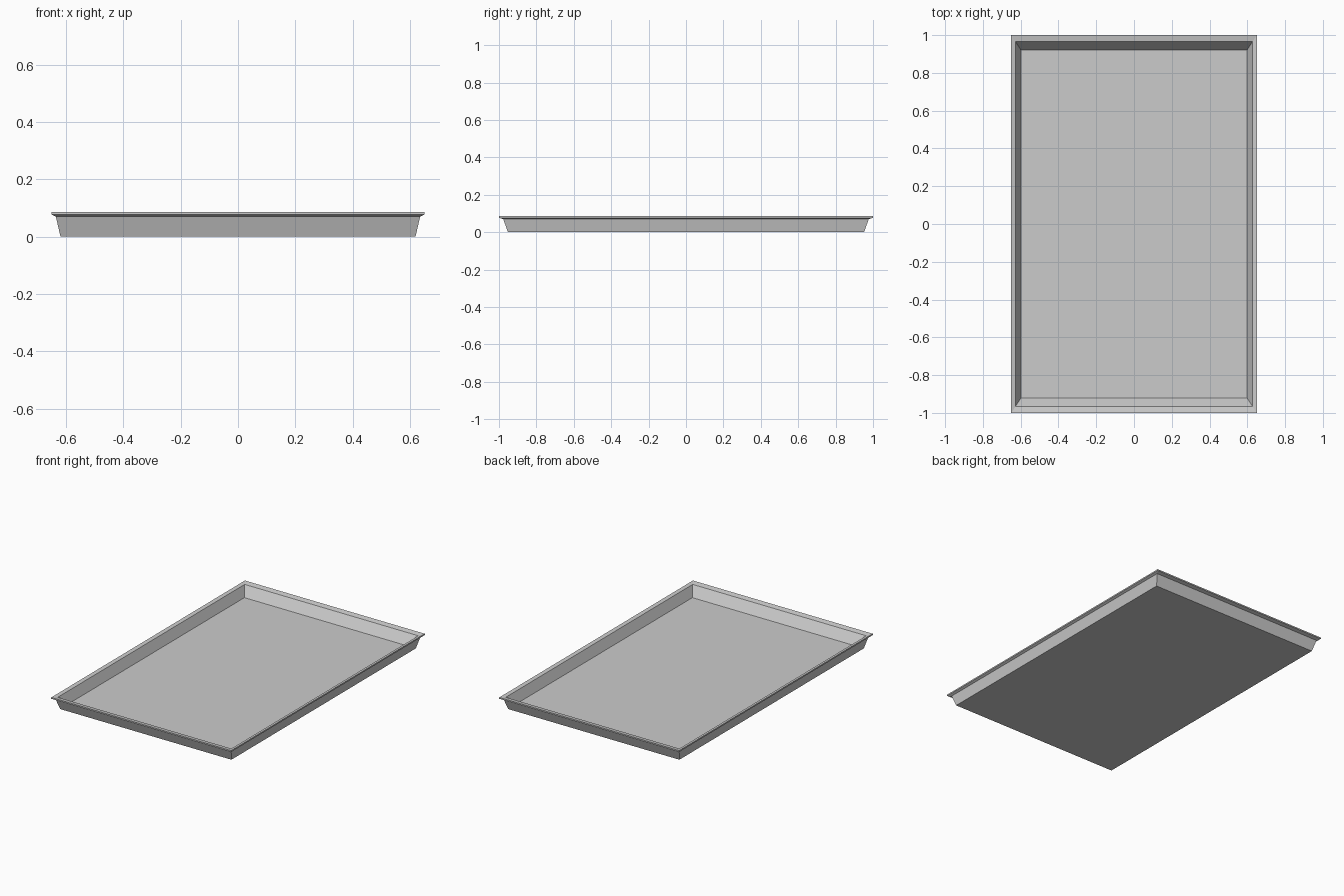
import bpy, bmesh

if "Cube" in bpy.data.objects:
    bpy.data.objects.remove(bpy.data.objects["Cube"])

HALF_X, HALF_Y = 0.65, 1.0

# Cross-section: (fraction of half size, height), from underside round the lip to the inner floor
PROFILE = [
    (0.952, 0.0),     # underside edge
    (0.977, 0.070),   # outer wall meets lip
    (1.0, 0.077),     # lip lower edge
    (1.0, 0.086),     # lip upper edge
    (0.965, 0.080),   # lip meets inner wall
    (0.921, 0.018),   # inner floor edge
]


def ring(bm, scale, z):
    corners = [(-1, -1), (1, -1), (1, 1), (-1, 1)]
    return [bm.verts.new((x * HALF_X * scale, y * HALF_Y * scale, z)) for x, y in corners]


# Tray: rectangular rings bridged along the profile, closed by underside and floor
bm = bmesh.new()
rings = [ring(bm, s, z) for s, z in PROFILE]
for low, high in zip(rings, rings[1:]):
    for i in range(4):
        j = (i + 1) % 4
        bm.faces.new((low[i], low[j], high[j], high[i]))
bm.faces.new(rings[0][::-1])
bm.faces.new(rings[-1])
bmesh.ops.recalc_face_normals(bm, faces=bm.faces)

mesh = bpy.data.meshes.new("tray")
bm.to_mesh(mesh)
bm.free()
bpy.context.collection.objects.link(bpy.data.objects.new("tray", mesh))
